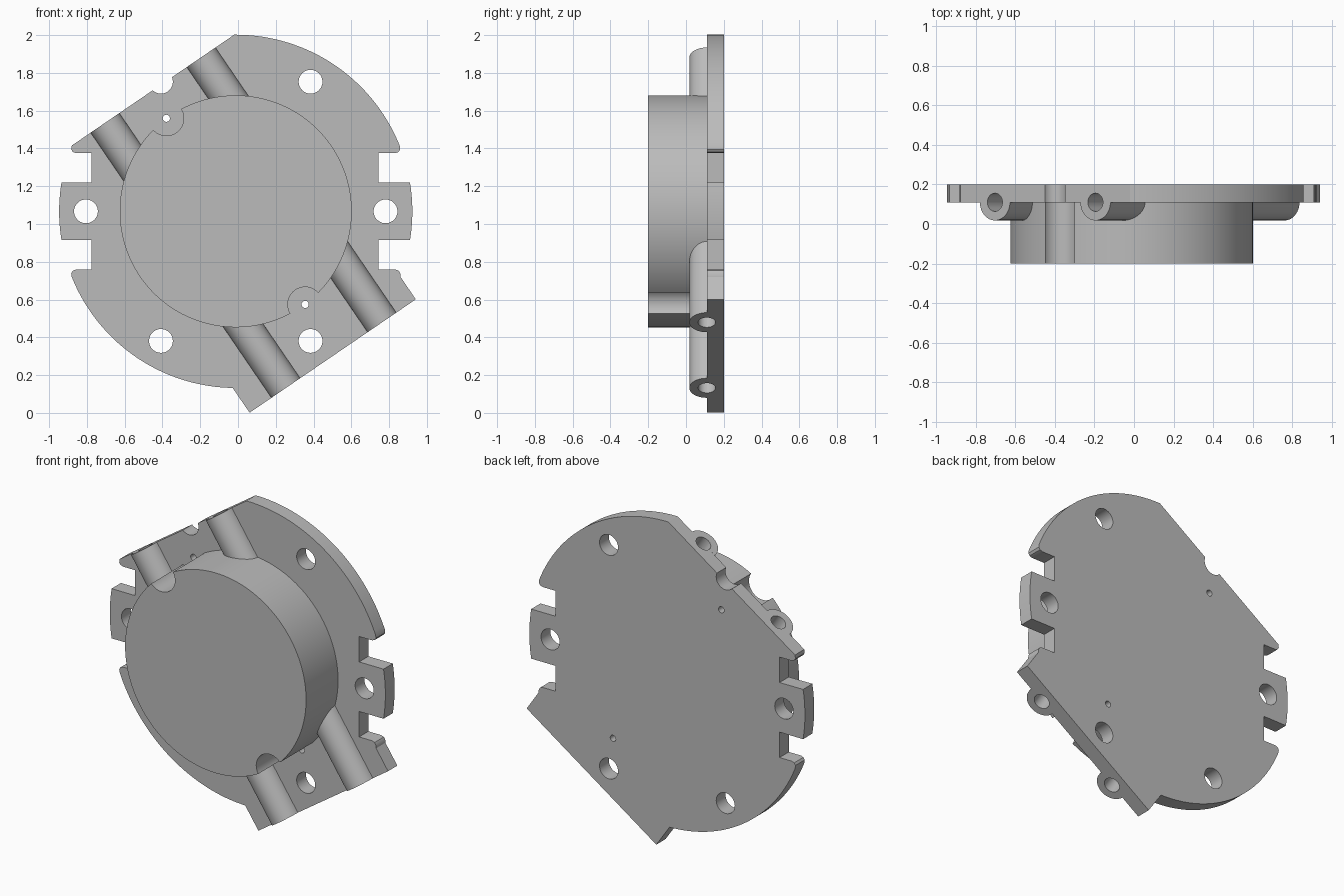
import bpy, bmesh, math
from mathutils import Matrix, Vector

cube = bpy.data.objects.get("Cube")
if cube:
    bpy.data.objects.remove(cube, do_unlink=True)

grey = bpy.data.materials.new("cast grey")
grey.use_nodes = True
GREY = (0.5, 0.5, 0.5, 1)
grey.diffuse_color = GREY
grey.node_tree.nodes["Principled BSDF"].inputs["Base Color"].default_value = GREY

# Frames: the face frame looks along y, the port frame is tilted about it
CENTRE = Vector((-0.012, 0, 1.067))
TILT = math.radians(34.3)
U = Vector((math.cos(TILT), 0, math.sin(TILT)))
V = Vector((-math.sin(TILT), 0, math.cos(TILT)))
R = 0.935            # flange radius
FRONT, BACK = 0.11, 0.2
TOP, FOOT = 0.777, -0.922


def frame(x, y, z, origin):
    m = Matrix((x, y, z)).transposed().to_4x4()
    m.translation = origin
    return m


FACE = frame(Vector((1, 0, 0)), Vector((0, 0, 1)), Vector((0, 1, 0)), CENTRE)
PORT = frame(U, Vector((0, -1, 0)), V, CENTRE + Vector((0, FRONT, 0)))


def prism(name, pts, d0, d1, m):
    """Extrude a closed 2D outline from depth d0 to d1 in frame m."""
    bm = bmesh.new()
    face = bm.faces.new([bm.verts.new(m @ Vector((a, b, d0))) for a, b in pts])
    ext = bmesh.ops.extrude_face_region(bm, geom=[face])
    shift = m.to_3x3() @ Vector((0, 0, d1 - d0))
    bmesh.ops.translate(bm, vec=shift,
                        verts=[g for g in ext["geom"] if isinstance(g, bmesh.types.BMVert)])
    bmesh.ops.recalc_face_normals(bm, faces=bm.faces)
    mesh = bpy.data.meshes.new(name)
    bm.to_mesh(mesh)
    bm.free()
    mesh.materials.append(grey)
    obj = bpy.data.objects.new(name, mesh)
    bpy.context.collection.objects.link(obj)
    return obj


def arc(r, a0, a1, n, c=(0, 0)):
    angles = [math.radians(a0 + (a1 - a0) * i / n) for i in range(n + 1)]
    return [(c[0] + r * math.cos(a), c[1] + r * math.sin(a)) for a in angles]


def circle(r, c=(0, 0), n=40):
    return arc(r, 0, 360, n, c)[:-1]


def tilted(u, v):
    p = u * U + v * V
    return (p.x, p.z)


def cut(obj, cutters):
    bpy.context.view_layer.objects.active = obj
    for c in cutters:
        c.hide_render = True
        mod = obj.modifiers.new("cut", "BOOLEAN")
        mod.operation, mod.solver, mod.object = "DIFFERENCE", "EXACT", c
        bpy.ops.object.modifier_apply(modifier=mod.name)


# Flange outline, counter-clockwise from the right tab
def corner(sx, sz):
    return [(sx * 0.845, sz * 0.308), (sx * 0.862, sz * 0.314),
            (sx * 0.871, sz * 0.328)]


IN_R, IN_L, TAB, SLOT = 0.757, -0.763, 0.152, 0.308
outline = [(IN_R, -TAB)] + arc(R, -9.36, 9.36, 10) + [(IN_R, TAB), (IN_R, SLOT)]
outline += corner(1, 1) + arc(R, 21.7, 90.5, 48)
outline += arc(R, 158.1, 158.1, 1)[:1] + corner(-1, 1)[::-1]
outline += [(IN_L, SLOT), (IN_L, TAB)] + arc(R, 170.6, 189.4, 10)
outline += [(IN_L, -TAB), (IN_L, -SLOT)] + corner(-1, -1) + arc(R, 201.7, 269, 48)
outline += [tilted(-0.54, FOOT), tilted(0.525, FOOT), tilted(0.525, -0.778)]
outline += corner(1, -1)[::-1] + [(IN_R, -SLOT)]
plate = prism("flange_plate", outline, FRONT, BACK, FACE)

# Drum with two round reliefs in its rim
drum = prism("drum", circle(0.614, n=144), -0.2, FRONT + 0.01, FACE)
pins = [tilted(-0.026, 0.614), tilted(0.026, -0.614)]
reliefs = [prism("relief_cutter", circle(0.092, p), -0.3, 0.3, FACE) for p in pins]
cut(drum, reliefs)

# Bolt holes (one breaks through the cut edge) and pin holes
bolts = [(sx * 0.396, sz * 0.686) for sx in (-1, 1) for sz in (-1, 1)]
bolts += [(-0.793, 0), (0.793, 0)]
holes = [prism("bolt_cutter", circle(0.063, p), 0, 0.3, FACE) for p in bolts]
holes += [prism("pin_cutter", circle(0.019, p, 20), 0, 0.3, FACE) for p in pins]
cut(plate, holes)

# Four half-round port tubes, each with a bore shared with the plate
parts = [plate, drum]
bores = []
for side, end in (("upper", TOP), ("lower", FOOT)):
    s = math.copysign(1, end)
    for hand, u in (("right", -0.308), ("left", 0.308)):
        tube = prism(f"{side}_{hand}_port_tube", arc(0.092, 0, 180, 24, (u, 0)),
                     s * 0.42, end, PORT)
        bore = prism("bore_cutter", circle(0.046, (u, 0), 32), s * 0.53, end + s * 0.1, PORT)
        cut(tube, [bore])
        bores.append(bore)
        parts.append(tube)
cut(plate, bores)

for c in reliefs + holes + bores:
    bpy.data.objects.remove(c, do_unlink=True)

# Smooth curved walls, sharp edges
bpy.ops.object.select_all(action="DESELECT")
for p in parts:
    p.select_set(True)
bpy.context.view_layer.objects.active = plate
bpy.ops.object.shade_smooth_by_angle(angle=math.radians(30))
